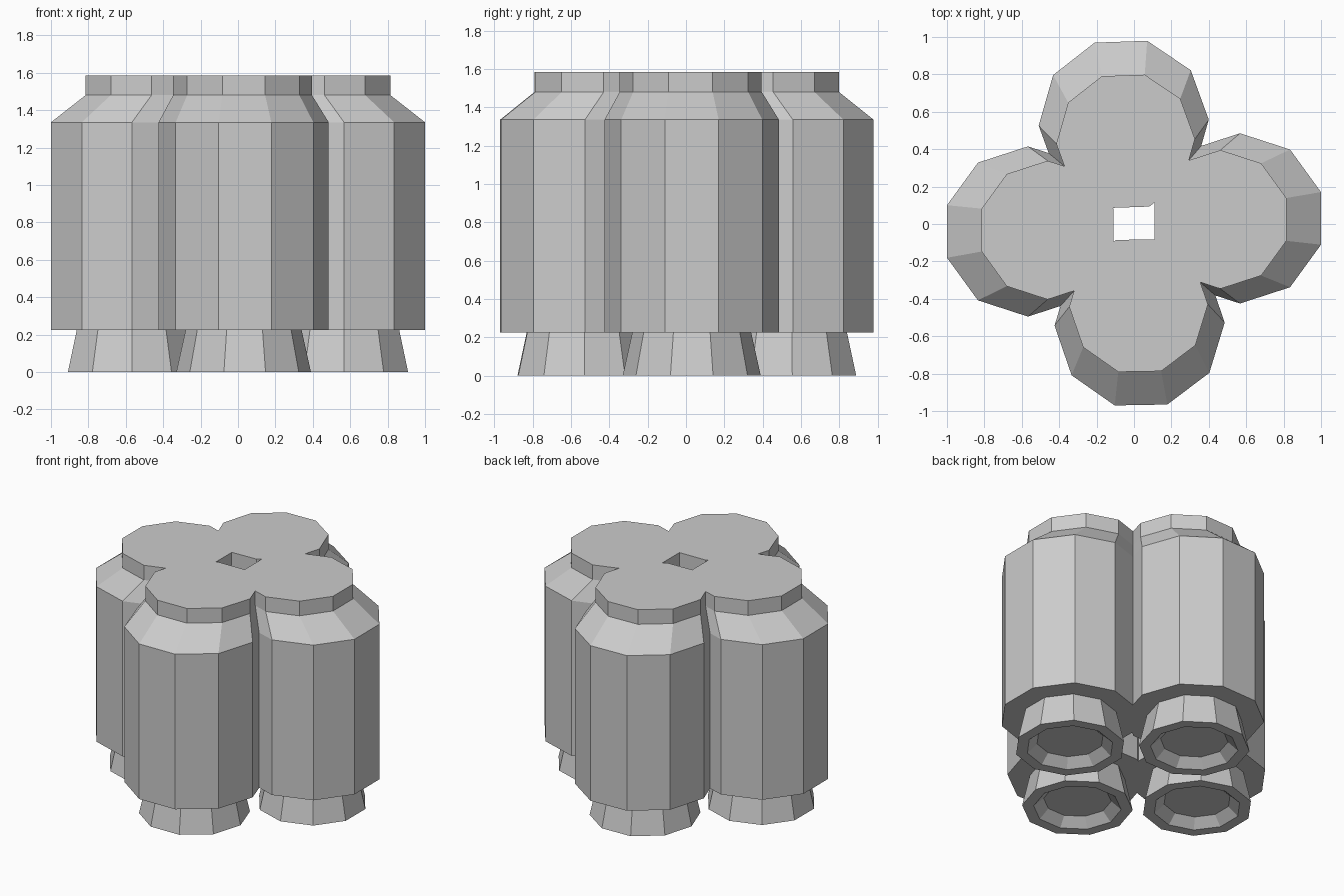
import bpy, bmesh
from math import sin, cos, radians

if "Cube" in bpy.data.objects:
    bpy.data.objects.remove(bpy.data.objects["Cube"])

SIDES = 10
# centre x, centre y, outward angle in degrees for each cylinder
LOBES = {
    "right": (0.567, 0.03, 0),
    "back": (-0.055, 0.542, 92),
    "left": (-0.567, -0.04, 180),
    "front": (0.03, -0.535, 271),
}


def ring(bm, cx, cy, r, z, angle, scale=1.0):
    verts = []
    for i in range(SIDES):
        a = radians(angle + 18 + 36 * i)
        verts.append(bm.verts.new(((cx + r * cos(a)) * scale,
                                   (cy + r * sin(a)) * scale, z)))
    return verts


def loft(name, cx, cy, angle, levels):
    """Capped solid through (radius, z, scale about the centre axis) levels."""
    bm = bmesh.new()
    rings = [ring(bm, cx, cy, r, z, angle, s) for r, z, s in levels]
    for a, b in zip(rings, rings[1:]):
        for i in range(SIDES):
            j = (i + 1) % SIDES
            bm.faces.new((a[i], a[j], b[j], b[i]))
    bm.faces.new(rings[0])
    bm.faces.new(rings[-1])
    bmesh.ops.recalc_face_normals(bm, faces=bm.faces)
    mesh = bpy.data.meshes.new(name)
    bm.to_mesh(mesh)
    bm.free()
    obj = bpy.data.objects.new(name, mesh)
    bpy.context.collection.objects.link(obj)
    return obj


# Bodies: straight wall, shoulder drawn in towards the cluster axis, short neck
R = 0.455
body_levels = [(R, 0.225, 1), (R, 1.335, 1), (R, 1.48, 0.815), (R, 1.585, 0.815)]
bodies = [loft(n + "_cylinder", x, y, a, body_levels)
          for n, (x, y, a) in LOBES.items()]

# Flared nozzles with a shallow recess underneath
nozzle_levels = [(0.31, 0.225, 1), (0.36, 0, 1), (0.285, 0, 1), (0.22, 0.06, 1)]
for n, (x, y, a) in LOBES.items():
    loft(n + "_nozzle", x, y, a, nozzle_levels)

# Merge the four cylinders into one clean clustered body
main = bodies[0]
main.name = "clustered_body"
for other in bodies[1:]:
    mod = main.modifiers.new("union", 'BOOLEAN')
    mod.operation = 'UNION'
    mod.solver = 'EXACT'
    mod.object = other
bpy.context.view_layer.update()
merged = bpy.data.meshes.new_from_object(
    main.evaluated_get(bpy.context.evaluated_depsgraph_get()))
main.modifiers.clear()
main.data = merged
for other in bodies[1:]:
    bpy.data.objects.remove(other)
